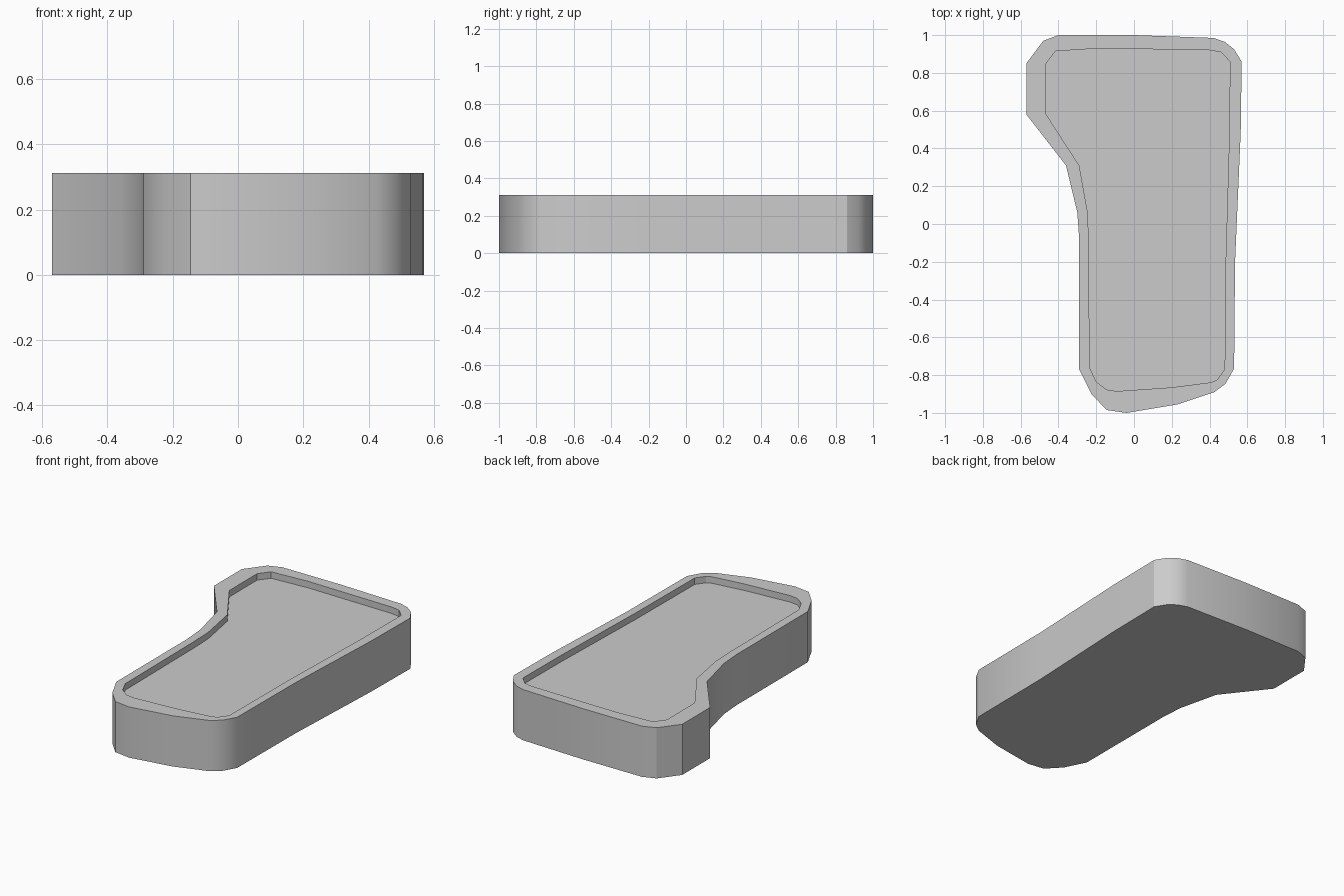
import bpy, bmesh, math

if "Cube" in bpy.data.objects:
    bpy.data.objects.remove(bpy.data.objects["Cube"])

HEIGHT = 0.312
FLOOR = 0.272

# Outer plan outline
outer = [(-0.40, 1.0), (-0.48, 0.97), (-0.57, 0.85), (-0.57, 0.58), (-0.36, 0.31),
         (-0.30, 0.06), (-0.29, -0.08), (-0.29, -0.77), (-0.225, -0.90), (-0.145, -0.985),
         (-0.04, -1.0), (0.23, -0.955), (0.425, -0.89), (0.485, -0.845), (0.53, -0.765),
         (0.535, -0.20), (0.565, 0.49), (0.57, 0.86), (0.53, 0.925), (0.48, 0.965),
         (0.42, 0.985), (0.0, 1.0)]

# Outline of the shallow recess
inner = [(-0.415, 0.915), (-0.465, 0.85), (-0.465, 0.58), (-0.29, 0.31), (-0.245, 0.06),
         (-0.24, -0.08), (-0.235, -0.76), (-0.20, -0.835), (-0.145, -0.877), (-0.09, -0.885),
         (0.20, -0.865), (0.41, -0.838), (0.44, -0.825), (0.48, -0.77), (0.485, -0.20),
         (0.505, 0.49), (0.508, 0.86), (0.46, 0.91), (0.40, 0.92), (-0.18, 0.93)]


def ring(bm, pts, z):
    return [bm.verts.new((x, y, z)) for x, y in pts]


def wall(bm, a, b):
    n = len(a)
    for i in range(n):
        j = (i + 1) % n
        bm.faces.new((a[i], a[j], b[j], b[i]))


bm = bmesh.new()
base = ring(bm, outer, 0)
rim_out = ring(bm, outer, HEIGHT)
rim_in = ring(bm, inner, HEIGHT)
floor = ring(bm, inner, FLOOR)

# Side walls, recess walls, underside and recess floor
wall(bm, base, rim_out)
wall(bm, rim_in, floor)
bm.faces.new(base)
bm.faces.new(floor)

# Flat rim between the two outlines
edges = [bm.edges.get((r[i - 1], r[i])) for r in (rim_out, rim_in) for i in range(len(r))]
bmesh.ops.triangle_fill(bm, edges=edges, use_beauty=True, normal=(0, 0, 1))
bmesh.ops.recalc_face_normals(bm, faces=bm.faces[:])

mesh = bpy.data.meshes.new("recessed_block")
bm.to_mesh(mesh)
bm.free()
obj = bpy.data.objects.new("recessed_block", mesh)
bpy.context.collection.objects.link(obj)
bpy.context.view_layer.objects.active = obj
obj.select_set(True)
bpy.ops.object.shade_smooth_by_angle(angle=math.radians(30))
